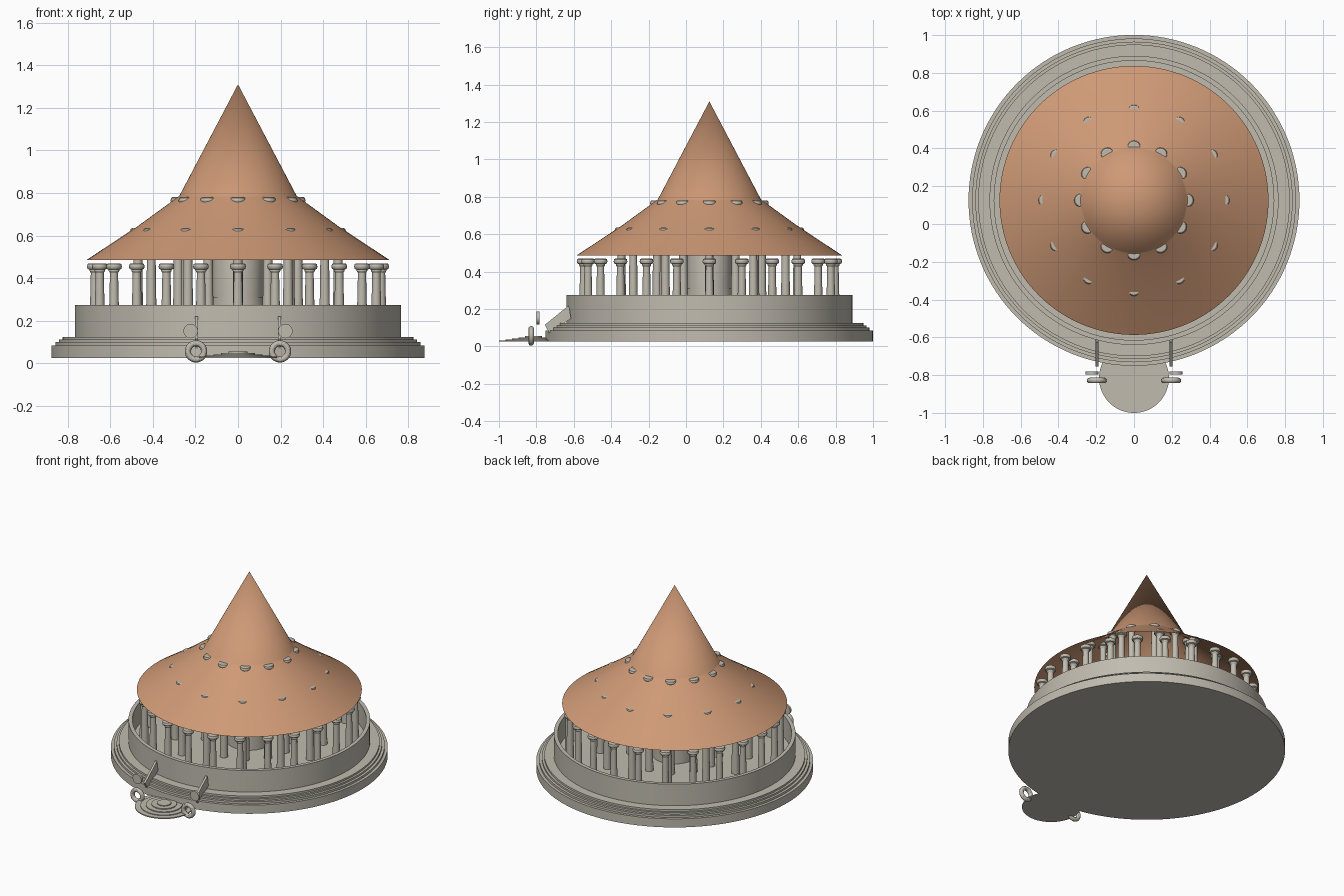
import bpy, bmesh, math
from mathutils import Vector, Matrix

cube = bpy.data.objects.get("Cube")
if cube:
    bpy.data.objects.remove(cube, do_unlink=True)

CY = 0.125  # y of the round building's axis


def material(name, rgb):
    m = bpy.data.materials.new(name)
    m.use_nodes = True
    color = (*rgb, 1)
    m.diffuse_color = color
    m.node_tree.nodes["Principled BSDF"].inputs["Base Color"].default_value = color
    return m


STONE = material("grey stone", (0.53, 0.50, 0.43))
TILE = material("terracotta roof", (0.62, 0.32, 0.18))


def add(name, mesh, loc=(0, 0, 0), mat=STONE):
    ob = bpy.data.objects.new(name, mesh)
    bpy.context.collection.objects.link(ob)
    ob.location = loc
    if not mesh.materials:
        mesh.materials.append(mat)
    bpy.ops.object.select_all(action="DESELECT")
    bpy.context.view_layer.objects.active = ob
    ob.select_set(True)
    bpy.ops.object.shade_smooth_by_angle(angle=math.radians(30))
    return ob


def finish(bm, name):
    bmesh.ops.remove_doubles(bm, verts=bm.verts, dist=1e-5)
    bmesh.ops.recalc_face_normals(bm, faces=bm.faces)
    mesh = bpy.data.meshes.new(name)
    bm.to_mesh(mesh)
    bm.free()
    return mesh


def lathe(name, profile, steps=96):
    """Spin (radius, height) points around z."""
    bm = bmesh.new()
    verts = [bm.verts.new((r, 0, z)) for r, z in profile]
    edges = [bm.edges.new(p) for p in zip(verts, verts[1:])]
    bmesh.ops.spin(bm, geom=verts + edges, cent=(0, 0, 0), axis=(0, 0, 1),
                   angle=math.tau, steps=steps, use_merge=True)
    return finish(bm, name)


def steps_profile(bottom, treads):
    """Stepped profile from (radius, top height) pairs."""
    pts, z = [(0, bottom)], bottom
    for r, top in treads:
        pts += [(r, z), (r, top)]
        z = top
    return pts


# Stepped plinth with a parapet wall around a sunken floor
FLOOR = 0.125
treads = [(0.876, 0.085), (0.857, 0.1), (0.84, 0.112), (0.825, FLOOR), (0.765, 0.275)]
base = steps_profile(0.025, treads) + [(0.74, 0.275), (0.74, FLOOR), (0, FLOOR)]
add("plinth_and_wall", lathe("plinth", base, 128), (0, CY, 0))

# Central domed shrine
shrine = steps_profile(FLOOR, [(0.14, 0.27), (0.126, 0.29), (0.123, 0.31)])
shrine += [(0.119, 0.31), (0.119, 0.5)]
shrine += [(0.119 * math.cos(a), 0.5 + 0.119 * math.sin(a))
           for a in (math.pi / 12 * i for i in range(1, 6))] + [(0, 0.619)]
add("central_shrine", lathe("shrine", shrine, 48), (0, CY, 0))


# Rings of pillars with rounded capitals
def pillar_ring(name, count, radius, top):
    profile = [(0, FLOOR), (0.026, FLOOR), (0.019, top - 0.045), (0.025, top - 0.035),
               (0.025, top - 0.03), (0.034, top - 0.026), (0.037, top - 0.016),
               (0.034, top - 0.004), (0.028, top), (0, top)]
    mesh = lathe(name, profile, 16)
    for i in range(count):
        a = math.tau * i / count
        add(f"{name}_{i + 1}", mesh,
            (radius * math.cos(a), CY + radius * math.sin(a), 0))


pillar_ring("outer_pillar", 24, 0.672, 0.47)
pillar_ring("middle_pillar", 12, 0.47, 0.635)
pillar_ring("inner_pillar", 12, 0.28, 0.781)

# Thin conical roof in two pitches
roof = [(0.712, 0.485), (0.47, 0.645), (0.284, 0.78), (0.275, 0.787), (0, 1.31),
        (0, 1.295), (0.268, 0.783), (0.465, 0.64), (0.712, 0.485)]
add("conical_roof", lathe("roof", roof, 128), (0, CY, 0), TILE)

# Round threshold stone with shallow rings
threshold = steps_profile(0.025, [(0.185, 0.032), (0.15, 0.037), (0.115, 0.043),
                                  (0.08, 0.049), (0.045, 0.055)]) + [(0, 0.055)]
add("threshold_stone", lathe("threshold", threshold, 64), (0, -0.815, 0))


# Entrance pieces, one of each per side
def slab(name, outline, width):
    """Extrude a (y, z) outline along x."""
    bm = bmesh.new()
    face = bm.faces.new([bm.verts.new((-width / 2, y, z)) for y, z in outline])
    new = bmesh.ops.extrude_face_region(bm, geom=[face])["geom"]
    bmesh.ops.translate(bm, vec=Vector((width, 0, 0)),
                        verts=[v for v in new if isinstance(v, bmesh.types.BMVert)])
    return finish(bm, name)


rail = slab("rail", [(-0.755, 0.115), (-0.626, 0.22), (-0.615, 0.15), (-0.73, 0.07)], 0.015)
turn = Matrix.Rotation(math.pi / 2, 4, "X")
ring = lathe("ring", [(0.038 + 0.0145 * math.cos(math.tau * i / 12),
                       0.0145 * math.sin(math.tau * i / 12)) for i in range(13)], 32)
disc = lathe("disc", [(0, -0.008), (0.034, -0.008), (0.034, 0.008), (0, 0.008)], 32)
for mesh in (ring, disc):
    mesh.transform(turn)

for side, s in (("left", 1), ("right", -1)):
    add(f"{side}_stair_rail", rail, (s * 0.195, 0, 0))
    add(f"{side}_guard_ring", ring, (s * 0.197, -0.828, 0.0565))
    add(f"{side}_guard_disc", disc, (s * 0.222, -0.79, 0.152))
